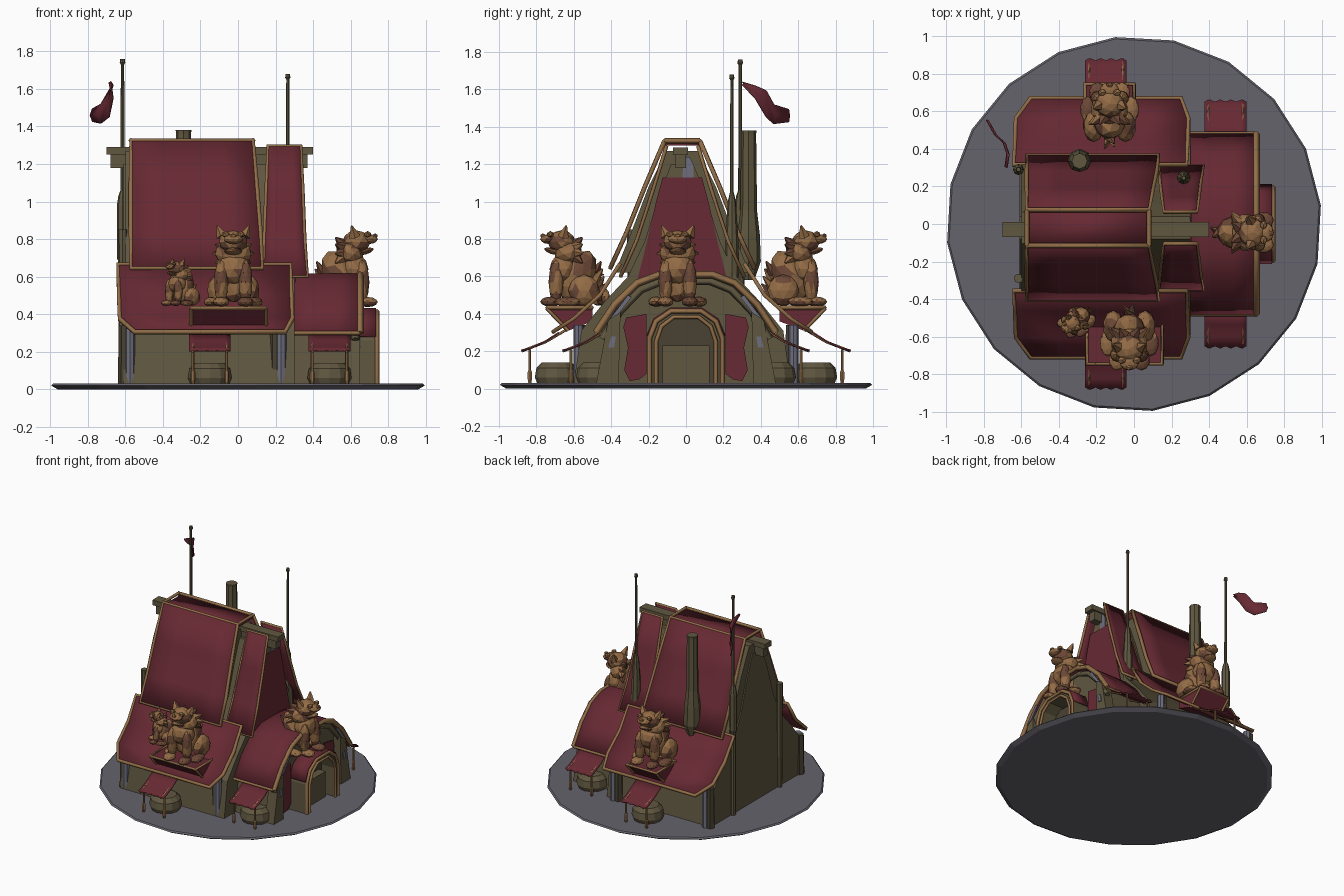
import bpy, bmesh, math
from mathutils import Vector, Matrix

if "Cube" in bpy.data.objects:
    bpy.data.objects.remove(bpy.data.objects["Cube"])


def material(name, rgb):
    m = bpy.data.materials.new(name)
    lin = [((c / 255 + 0.055) / 1.055) ** 2.4 for c in rgb]
    m.diffuse_color = (*lin, 1)
    m.use_nodes = True
    m.node_tree.nodes["Principled BSDF"].inputs["Base Color"].default_value = m.diffuse_color
    return m


RED = material("roof red", (103, 41, 51))
OLIVE = material("wall olive", (96, 87, 64))
TAN = material("trim tan", (146, 110, 72))
GREY = material("ground grey", (102, 99, 108))
STONE = material("statue light brown", (148, 108, 70))
DARK = material("statue dark brown", (108, 72, 54))
STEEL = material("blue grey", (110, 111, 126))
SHADE = material("deep olive", (72, 66, 50))
OFF = -.02  # the hall sits slightly forward of the centre


def finish(name, bm, mats, smooth=False):
    bmesh.ops.recalc_face_normals(bm, faces=bm.faces[:])
    me = bpy.data.meshes.new(name)
    for m in mats:
        me.materials.append(m)
    bm.to_mesh(me)
    bm.free()
    for p in me.polygons:
        p.use_smooth = smooth
    ob = bpy.data.objects.new(name, me)
    bpy.context.collection.objects.link(ob)
    return ob


def sheet(name, rows, mat, thick=0.012, smooth=True):
    """Grid surface from rows of points, given a thickness."""
    bm = bmesh.new()
    grid = [[bm.verts.new(p) for p in r] for r in rows]
    for a, b in zip(grid, grid[1:]):
        for i in range(len(a) - 1):
            bm.faces.new((a[i], a[i + 1], b[i + 1], b[i]))
    ob = finish(name, bm, [mat], smooth)
    mod = ob.modifiers.new("thickness", 'SOLIDIFY')
    mod.thickness, mod.offset = thick, 0


def extrude(name, outline, x0, x1, mat):
    """Solid from a y-z outline along x."""
    bm = bmesh.new()
    a = [bm.verts.new((x0, y, z)) for y, z in outline]
    b = [bm.verts.new((x1, y, z)) for y, z in outline]
    bm.faces.new(a)
    bm.faces.new(b)
    for i in range(len(a)):
        j = (i + 1) % len(a)
        bm.faces.new((a[i], a[j], b[j], b[i]))
    finish(name, bm, [mat])


def box(name, x, y, z, mat):
    extrude(name, [(y[0], z[0]), (y[1], z[0]), (y[1], z[1]), (y[0], z[1])], x[0], x[1], mat)


def rod(name, x, y, profile, mat, sides=8, turn=0.0):
    """Upright turned part from (radius, z) pairs."""
    bm = bmesh.new()
    ang = [turn + k * math.tau / sides for k in range(sides)]
    rings = [[bm.verts.new((x + r * math.cos(t), y + r * math.sin(t), z)) for t in ang] for r, z in profile]
    for a, b in zip(rings, rings[1:]):
        for k in range(sides):
            n = (k + 1) % sides
            bm.faces.new((a[k], a[n], b[n], b[k]))
    bm.faces.new(rings[0])
    bm.faces.new(rings[-1])
    finish(name, bm, [mat])


def tube(name, pts, r, mat=TAN, closed=False):
    cu = bpy.data.curves.new(name, 'CURVE')
    cu.dimensions, cu.bevel_depth, cu.bevel_resolution, cu.use_fill_caps = '3D', r, 0, True
    sp = cu.splines.new('POLY')
    sp.points.add(len(pts) - 1)
    for p, c in zip(sp.points, pts):
        p.co = (*c, 1)
    sp.use_cyclic_u = closed
    cu.materials.append(mat)
    ob = bpy.data.objects.new(name, cu)
    bpy.context.collection.objects.link(ob)


def roof(name, profile, s, r=0.014):
    """Trimmed roof panel from (y, z, x_left, x_right) rows on side s."""
    ends = [((a, s * y + OFF, z), (b, s * y + OFF, z)) for y, z, a, b in profile]
    rows = [[Vector(p).lerp(Vector(q), k / 4) for k in range(5)] for p, q in ends]
    sheet(name, rows, RED)
    tube(name + "_trim", [e[0] for e in ends] + [e[1] for e in reversed(ends)], r, TAN, True)


def mirror(half, off=0.0):
    return [(y + off, z) for y, z in half] + [(off - y, z) for y, z in reversed(half)]


# ground disc
rod("ground", 0, 0, [(0.965, 0), (1.0, 0.02), (0.99, 0.03)], GREY, 20, .1)

# main hall walls
extrude("hall_walls", mirror([(-.58, .03), (-.54, .31), (-.42, .46), (-.29, .60), (-.20, .79), (-.125, 1.03),
                              (-.06, 1.2)], OFF), -.61, .30, OLIVE)
extrude("upper_hall_walls", mirror([(-.36, .62), (-.275, .83), (-.18, 1.08), (-.085, 1.27)], OFF), -.60, .07, OLIVE)
extrude("gable_cloth", mirror([(-.245, .56), (-.19, .78), (-.14, 1.0), (-.105, 1.13)], OFF), .3, .306, RED)
extrude("gable_patch", [(-.02, 1.13), (.04, 1.13), (.04, 1.2), (.02, 1.24), (-.01, 1.24)], .298, .304, STEEL)

# ridge beams and top cover
box("ridge_beam", (-.70, .40), (-.07, .01), (1.25, 1.29), OLIVE)
box("lower_ridge_beam", (-.68, .37), (-.055, .0), (1.18, 1.25), OLIVE)
sheet("ridge_cover", [[(-.56, OFF + y, 1.305), (.08, OFF + y, 1.305)] for y in (-.095, 0, .095)], RED)
for x in (-.57, .08):
    tube("ridge_end_trim", [(x, OFF - .095, 1.325), (x, OFF + .095, 1.325)], .014)

# roof panels, front and back
for s, side in ((1, "back"), (-1, "front")):
    roof(side + "_upper_roof", [(.095, 1.325, -.57, .08), (.20, 1.08, -.57, .10),
                                (.30, .83, -.57, .12), (.385, .645, -.57, .13)], s)
    roof(side + "_narrow_roof", [(.085, 1.295, .16, .335), (.16, 1.05, .15, .345),
                                 (.245, .79, .14, .355), (.33, .60, .135, .37)], s, .011)
    roof(side + "_lower_roof", [(.335, .665, -.64, .28), (.44, .50, -.635, .285),
                                (.58, .375, -.63, .29), (.69, .305, -.55, .25)], s)
    # corner pillars against the wall
    for x in (-.575, .23):
        rod("corner_pillar", x, s * .575, [(.027, .03), (.027, .34)], STEEL)
        rod("pillar_brace", x - .03, s * .56, [(.035, .03), (.03, .34)], SHADE, 6)
    # small cloth awnings on thin posts, with drums below
    for x0, x1, y in ((-.26, -.04, .68), (.375, .60, .46)):
        n = 8
        rows = []
        for d, z in ((0, .30), (.07, .255), (.14, .22), (.19, .205)):
            rows.append([(x0 + (x1 - x0) * k / n, s * (y + d + (.012 * (k % 2) if d > .15 else 0)), z)
                         for k in range(n + 1)])
        sheet("awning", rows, RED, .008)
        for x in (x0 + .02, x1 - .02):
            tube("awning_rail", [(x, s * (y - .04), .315), (x, s * (y + .07), .25), (x, s * (y + .2), .2)], .007)
            rod("awning_post", x, s * (y + .155),
                [(.009, .03), (.013, .05), (.013, .09), (.008, .1), (.008, .21)], TAN, 6)
        rod("drum", (x0 + x1) / 2, s * (y + .01), [(.105, .03), (.118, .06), (.11, .11), (.08, .14)], OLIVE, 12)

# side wing: walls, arched roof and rim
arch = mirror([(-.48, .30), (-.38, .45), (-.26, .565), (-.14, .61)])
extrude("wing_walls", mirror([(-.46, .03), (-.42, .32), (-.34, .44), (-.24, .54), (-.13, .585)]), .24, .59, OLIVE)
sheet("wing_roof", [[(x, y, z) for y, z in arch] for x in (.29, .41, .53, .65)], RED, .014)
tube("wing_arch_rim", [(.65, y, z) for y, z in arch], .02)
tube("wing_arch_inner", [(.625, y * .93, z - .035) for y, z in arch], .022, OLIVE)
for s in (-1, 1):
    tube("wing_eave_trim", [(.29, s * .48, .30), (.65, s * .48, .30)], .012)
    extrude("wing_buttress", [(s * .36, .03), (s * .48, .03), (s * .41, .40), (s * .35, .42)], .57, .65, OLIVE)
    extrude("side_curtain", [(s * .21, .08), (s * .25, .05), (s * .30, .04), (s * .33, .10), (s * .31, .22),
                             (s * .335, .33), (s * .32, .38), (s * .21, .40)], .60, .609, RED)
    extrude("arch_patch", [(s * .36, .40), (s * .41, .37), (s * .31, .50), (s * .29, .49)], .655, .66, STEEL)
    extrude("buttress_patch", [(s * .385, .22), (s * .415, .22), (s * .40, .28), (s * .375, .28)], .65, .656, STEEL)

# porch with arched opening and door
porch = mirror([(-.195, .03), (-.195, .27), (-.16, .36), (-.08, .415)])
sheet("porch_walls", [[(x, y * .92, z - .012) for y, z in porch] for x in (.58, .73)], OLIVE, .04, False)
sheet("porch_roof", [[(x, y * 1.06, z + .012) for y, z in porch if z > .2] for x in (.60, .735)], RED)
for k, r in ((1, .014), (.82, .012)):
    tube("porch_rim", [(.74, y * k, .03 + (z - .03) * (.55 + .45 * k)) for y, z in porch], r)
box("door", (.60, .68), (-.125, .125), (.03, .23), OLIVE)
box("doorway_shadow", (.60, .62), (-.17, .17), (.03, .37), SHADE)

# chimney and poles
rod("chimney", -.29, .335, [(.03, .58), (.065, .68), (.06, .82), (.045, .95), (.04, 1.36), (.042, 1.38)], OLIVE, 8)
rod("flag_pole", -.615, .29, [(.022, .03), (.022, .68), (.03, .70), (.03, .98), (.022, 1.03), (.011, 1.06),
                             (.009, 1.73), (.015, 1.74), (.012, 1.76)], OLIVE)
rod("short_pole", .265, .245, [(.02, .5), (.04, .62), (.035, .8), (.022, 1.0), (.01, 1.05),
                              (.008, 1.65), (.014, 1.66), (.011, 1.68)], OLIVE)
rod("front_gable_post", -.615, -.29, [(.02, .03), (.025, .85)], OLIVE)

# waving flag
flag = [(-.675, .30, 1.64, 1.625), (-.665, .37, 1.62, 1.55), (-.685, .43, 1.595, 1.45),
        (-.73, .47, 1.52, 1.415), (-.775, .55, 1.495, 1.425)]
sheet("flag", [[(x, y, a), (x - .012, y + .005, (a + b) / 2), (x, y, b)] for x, y, a, b in flag], RED, .006)

# statue brackets with trimmed tops
for s, x0, x1 in ((-1, -.25, .15), (1, -.26, .0)):
    extrude("statue_bracket", [(s * .5, .43), (s * .745, .43), (s * .63, .31), (s * .5, .36)], x0, x1, RED)
    tube("bracket_trim", [(x0, s * .5, .433), (x0, s * .745, .433), (x1, s * .745, .433), (x1, s * .5, .433)], .011,
         TAN, True)
    for x in (x0, x1):
        tube("bracket_edge", [(x, s * .745, .43), (x, s * .63, .31)], .01)


# seated guardian beast: facing +y locally, built of faceted lumps
def beast(name, x, y, z, angle, size=1.0):
    bm = bmesh.new()

    def lump(c, r, tilt=0, detail=2):
        m = Matrix.Translation(c) @ Matrix.Rotation(tilt, 4, 'X') @ Matrix.Diagonal((*r, 1))
        bmesh.ops.create_icosphere(bm, subdivisions=detail, radius=1, matrix=m)

    def spike(a, b, r):
        a, b = Vector(a), Vector(b)
        m = Matrix.Translation((a + b) / 2) @ (b - a).to_track_quat('Z', 'Y').to_matrix().to_4x4()
        bmesh.ops.create_cone(bm, segments=5, radius1=r, radius2=r * .15, depth=(b - a).length,
                              cap_ends=True, matrix=m)

    lump((0, -.02, .16), (.09, .09, .15), .45)           # torso
    lump((0, .055, .20), (.095, .075, .085))             # chest
    lump((0, .03, .285), (.10, .075, .065), -.3)         # mane
    lump((0, .065, .345), (.078, .075, .062))            # skull
    lump((0, .135, .36), (.052, .045, .026))             # muzzle
    lump((0, .115, .295), (.048, .045, .016), .3)        # lower jaw
    lump((0, .165, .378), (.02, .014, .013), 0, 1)       # nose
    for s in (-1, 1):
        lump((s * .085, -.055, .085), (.055, .085, .085))    # haunch
        lump((s * .115, .035, .025), (.042, .07, .027))      # hind paw
        lump((s * .065, .095, .13), (.038, .04, .12))        # foreleg
        lump((s * .065, .125, .025), (.044, .055, .027))     # forepaw
        lump((s * .04, .125, .385), (.024, .02, .018), 0, 1)  # brow
        spike((s * .06, .055, .375), (s * .085, .04, .432), .032)
        for k in range(5):                                   # mane locks
            t = .5 + k * .55
            spike((s * .06 * math.sin(t), -.01, .29 + .05 * math.cos(t)),
                  (s * .11 * math.sin(t), -.045, .285 + .095 * math.cos(t)), .032)
    for k in range(4):                                       # tail tufts
        spike((0, -.11, .06 + .04 * k), ((k % 2 - .5) * .05, -.17 + .008 * k, .12 + .04 * k), .032)
    # mottled colouring
    for f in bm.faces:
        c = f.calc_center_median()
        n = math.sin(38 * c.x + 1.3) * math.sin(33 * c.y + .4) + math.sin(41 * c.z + 12 * c.x + 9 * c.y)
        f.material_index = 1 if n > .35 else 0
    ob = finish(name, bm, [STONE, DARK])
    ob.location, ob.rotation_euler, ob.scale = (x, y, z), (0, 0, angle), (size,) * 3


beast("front_guardian", -.025, -.60, .44, math.pi)
beast("back_guardian", -.13, .575, .44, 0)
beast("side_guardian", .565, -.045, .44, -math.pi / 2)
beast("young_guardian", -.30, -.505, .445, math.pi * .72, .58)
